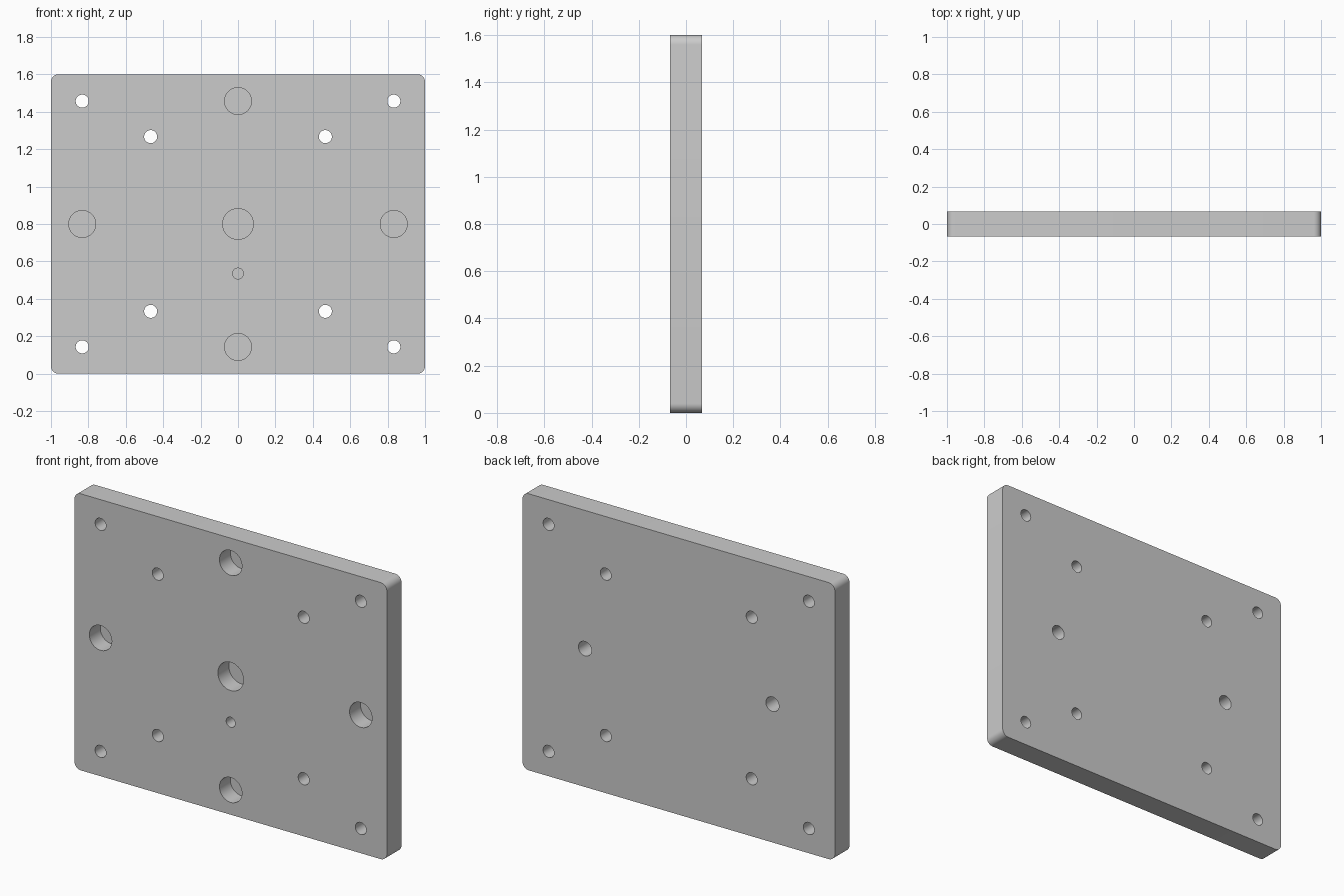
import bpy, bmesh, math
from mathutils import Matrix, Vector

if "Cube" in bpy.data.objects:
    bpy.data.objects.remove(bpy.data.objects["Cube"])

W, H, T = 2.0, 1.6, 0.134
MID = H / 2


def mesh_object(name, bm):
    mesh = bpy.data.meshes.new(name)
    bmesh.ops.recalc_face_normals(bm, faces=bm.faces)
    bm.to_mesh(mesh)
    bm.free()
    obj = bpy.data.objects.new(name, mesh)
    bpy.context.collection.objects.link(obj)
    return obj


# Plate with rounded corners
bm = bmesh.new()
r, steps = 0.04, 8
outline = []
for i, (sx, sz) in enumerate([(1, 1), (-1, 1), (-1, -1), (1, -1)]):
    for k in range(steps + 1):
        a = math.pi / 2 * (i + k / steps)
        outline.append(bm.verts.new((sx * (W / 2 - r) + r * math.cos(a), -T / 2,
                                     MID + sz * (MID - r) + r * math.sin(a))))
face = bm.faces.new(outline)
ext = bmesh.ops.extrude_face_region(bm, geom=[face], use_keep_orig=True)
bmesh.ops.translate(bm, vec=(0, T, 0),
                    verts=[v for v in ext["geom"] if isinstance(v, bmesh.types.BMVert)])
plate = mesh_object("mounting_plate", bm)

# Hole cutters: each spans y0 to y1
bm = bmesh.new()


def hole(x, dz, radius, y0, y1):
    m = Matrix.Translation((x, (y0 + y1) / 2, MID + dz)) @ Matrix.Rotation(math.pi / 2, 4, 'X')
    bmesh.ops.create_cone(bm, cap_ends=True, segments=40, radius1=radius, radius2=radius,
                          depth=y1 - y0, matrix=m)


FRONT, BACK, DEPTH = -T / 2, T / 2, 0.1
for s in (-1, 1):
    # Through holes, outer and inner sets
    for t in (-1, 1):
        hole(s * 0.833, t * 0.657, 0.035, FRONT - 0.05, BACK + 0.05)
        hole(s * 0.467, t * 0.467, 0.035, FRONT - 0.05, BACK + 0.05)
    # Wide blind pockets on the front
    hole(s * 0.833, 0, 0.072, FRONT - 0.05, FRONT + DEPTH)
    hole(0, s * 0.657, 0.072, FRONT - 0.05, FRONT + DEPTH)
    # Blind holes on the back
    hole(s * 0.6, 0, 0.042, BACK - DEPTH, BACK + 0.05)
# Centre pocket and small pin hole
hole(0, 0, 0.082, FRONT - 0.05, FRONT + DEPTH)
hole(0, -0.265, 0.029, FRONT - 0.05, FRONT + DEPTH)
cutter = mesh_object("hole_cutter", bm)
cutter.hide_render = True

# Cut the holes and shade
mod = plate.modifiers.new("holes", 'BOOLEAN')
mod.operation = 'DIFFERENCE'
mod.solver = 'EXACT'
mod.object = cutter
bpy.context.view_layer.objects.active = plate
plate.select_set(True)
bpy.ops.object.modifier_apply(modifier=mod.name)
bpy.data.objects.remove(cutter)
bpy.ops.object.shade_smooth_by_angle(angle=math.radians(30))
